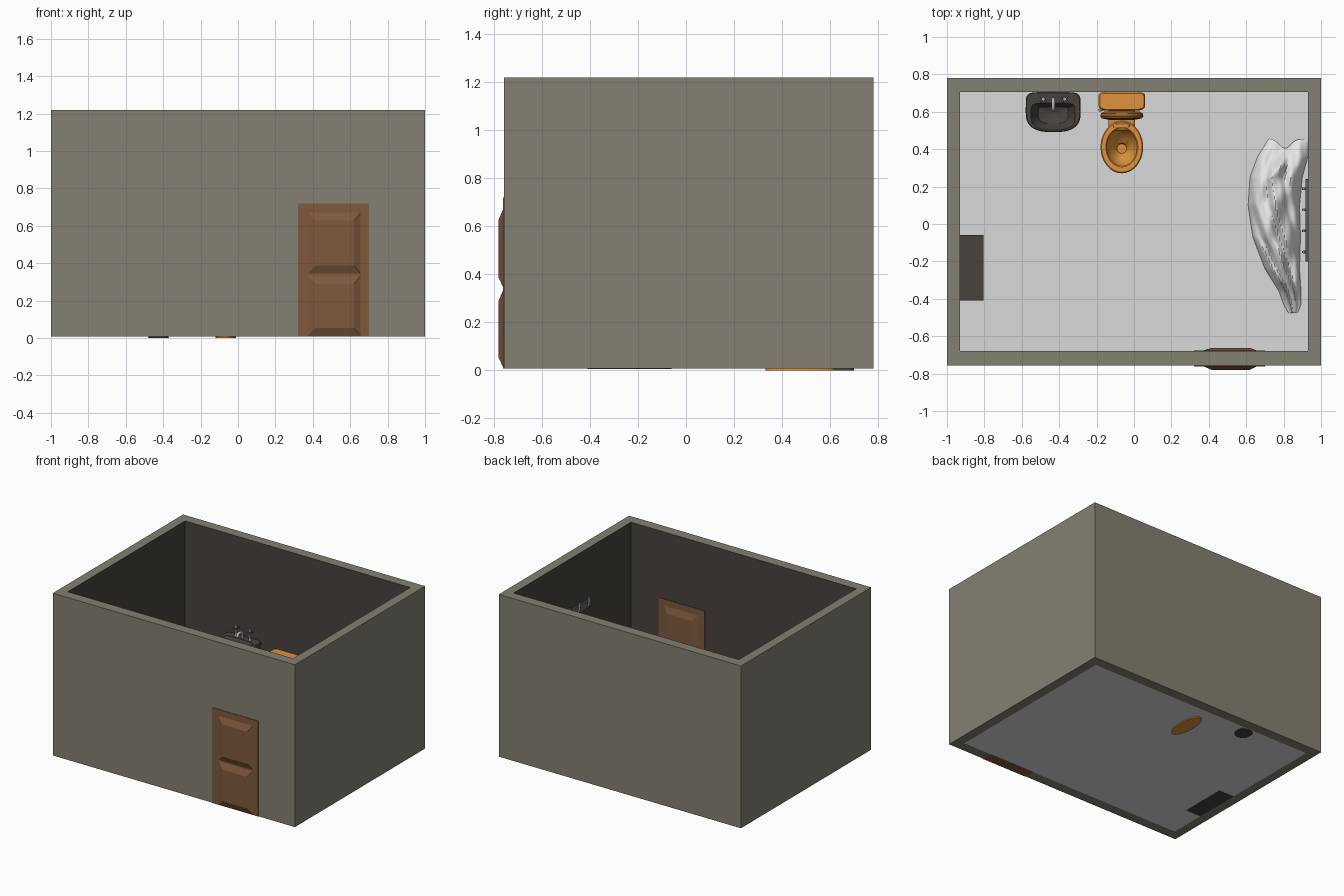
import bpy, bmesh, math
from mathutils import Vector

if "Cube" in bpy.data.objects:
    bpy.data.objects.remove(bpy.data.objects["Cube"])


def mat(name, r, g, b):
    m = bpy.data.materials.new(name)
    m.diffuse_color = (r, g, b, 1)
    m.use_nodes = True
    m.node_tree.nodes["Principled BSDF"].inputs["Base Color"].default_value = m.diffuse_color
    return m


STONE = mat("outer wall grey", .23, .215, .168)
DARK = mat("dark brown", .064, .055, .047)
FLOOR = mat("floor grey", .70, .70, .70)
WOOD = mat("door wood", .21, .10, .048)
ORANGE = mat("orange ceramic", .74, .29, .045)
LID = mat("lid brown", .33, .135, .022)
WHITE = mat("cloth white", .80, .80, .80)
METAL = mat("metal grey", .45, .45, .45)
STEEL = mat("dark metal", .12, .12, .115)


def finish(name, bm, *mats, smooth=True):
    bmesh.ops.recalc_face_normals(bm, faces=bm.faces)
    me = bpy.data.meshes.new(name)
    bm.to_mesh(me)
    bm.free()
    ob = bpy.data.objects.new(name, me)
    bpy.context.collection.objects.link(ob)
    for m in mats:
        me.materials.append(m)
    if smooth:
        bpy.ops.object.select_all(action='DESELECT')
        ob.select_set(True)
        bpy.context.view_layer.objects.active = ob
        bpy.ops.object.shade_smooth_by_angle(angle=math.radians(40))
    return ob


def box(name, lo, hi, m, bevel=0):
    bm = bmesh.new()
    bmesh.ops.create_cube(bm, size=1)
    for v in bm.verts:
        v.co = Vector([lo[i] + (v.co[i] + .5) * (hi[i] - lo[i]) for i in range(3)])
    if bevel:
        bmesh.ops.bevel(bm, geom=bm.edges[:], offset=bevel, segments=3,
                        profile=.5, affect='EDGES')
    return finish(name, bm, m, smooth=bevel > 0)


def loft(name, rings, m, front=1, back=1, n=40):
    """Skin of stacked ovals (cx, cy, rx, ry, z); exponents below 1 square them."""
    bm = bmesh.new()
    loops = []
    for cx, cy, rx, ry, z in rings:
        loop = []
        for i in range(n):
            a = 2 * math.pi * i / n
            c, s = math.cos(a), math.sin(a)
            e = back if s > 0 else front
            loop.append(bm.verts.new((cx + rx * math.copysign(abs(c) ** e, c),
                                      cy + ry * math.copysign(abs(s) ** e, s), z)))
        loops.append(loop)
    for a, b in zip(loops, loops[1:]):
        for i in range(n):
            j = (i + 1) % n
            bm.faces.new((a[i], a[j], b[j], b[i]))
    bm.faces.new(loops[0])
    bm.faces.new(loops[-1])
    return finish(name, bm, m)


def tube(name, pts, r, m):
    cu = bpy.data.curves.new(name, 'CURVE')
    cu.dimensions = '3D'
    cu.bevel_depth, cu.bevel_resolution, cu.use_fill_caps = r, 2, True
    sp = cu.splines.new('POLY')
    sp.points.add(len(pts) - 1)
    for p, q in zip(sp.points, pts):
        p.co = (*q, 1)
    ob = bpy.data.objects.new(name, cu)
    bpy.context.collection.objects.link(ob)
    cu.materials.append(m)
    bpy.ops.object.select_all(action='DESELECT')
    ob.select_set(True)
    bpy.context.view_layer.objects.active = ob
    bpy.ops.object.convert(target='MESH')


# walls: open ring, dark on the inside
X0, X1, YF, YB, IF, IB, ZB, ZT = 1, .93, -.757, .78, -.68, .705, .008, 1.22
bm = bmesh.new()
corner = [(-1, 0), (1, 0), (1, 1), (-1, 1)]
outer = [[bm.verts.new((sx * X0, YB if b else YF, z)) for sx, b in corner] for z in (ZB, ZT)]
inner = [[bm.verts.new((sx * X1, IB if b else IF, z)) for sx, b in corner] for z in (ZB, ZT)]
for i in range(4):
    j = (i + 1) % 4
    bm.faces.new((outer[0][i], outer[0][j], outer[1][j], outer[1][i]))
    bm.faces.new((outer[1][i], outer[1][j], inner[1][j], inner[1][i]))
    bm.faces.new((outer[0][i], outer[0][j], inner[0][j], inner[0][i]))
    f = bm.faces.new((inner[0][i], inner[0][j], inner[1][j], inner[1][i]))
    f.material_index = 1
finish("walls", bm, STONE, DARK, smooth=False)
box("floor", (-X1, IF, .008), (X1, IB, .013), FLOOR)

# door slab with raised panels on both faces
box("door", (.32, -.761, .008), (.70, -.676, .72), WOOD)
for side, y0, y1 in (("outside", -.761, -.78), ("inside", -.676, -.662)):
    for part, z0, z1 in (("upper", .345, .672), ("lower", .012, .335)):
        bm = bmesh.new()
        a, b = [[bm.verts.new(p) for p in ((x0, y, lo), (x1, y, lo), (x1, y, hi), (x0, y, hi))]
                for x0, x1, y, lo, hi in ((.372, .656, y0, z0, z1),
                                          (.415, .62, y1, z0 + .042, z1 - .045))]
        for i in range(4):
            j = (i + 1) % 4
            bm.faces.new((a[i], a[j], b[j], b[i]))
        bm.faces.new(a)
        bm.faces.new(b)
        finish(f"door_{part}_panel_{side}", bm, WOOD, smooth=False)

# low cabinet against the left wall
box("cabinet", (-.93, -.41, .007), (-.805, -.06, .40), DARK)

# sink: basin, pedestal, taps
SX = -.432
loft("sink_basin", [(SX, .62, .06, .07, .33), (SX, .615, .11, .088, .39),
                    (SX, .60, .142, .104, .45), (SX, .598, .147, .107, .475),
                    (SX, .598, .147, .107, .488), (SX, .598, .142, .103, .493),
                    (SX, .574, .118, .072, .493), (SX, .576, .108, .062, .475),
                    (SX, .582, .08, .045, .42), (SX, .584, .03, .018, .405)],
     DARK, front=.75, back=.3)
loft("sink_pedestal", [(SX + .007, .643, .055, .057, 0), (SX + .007, .643, .052, .054, .03),
                       (SX, .643, .042, .046, .07), (SX, .643, .042, .046, .28),
                       (SX, .635, .06, .06, .36)], DARK, front=.8, back=.6)
for side, x in (("left", -.485), ("right", -.37)):
    loft(f"tap_stem_{side}", [(x, .668, .012, .012, .49), (x, .668, .007, .007, .51),
                              (x, .668, .007, .007, .55), (x, .668, .01, .01, .555),
                              (x, .668, .01, .01, .572)], METAL, n=16)
    tube(f"tap_cross_a_{side}", [(x - .017, .652, .555), (x + .017, .684, .555)], .005, STEEL)
    tube(f"tap_cross_b_{side}", [(x - .017, .684, .555), (x + .017, .652, .555)], .005, STEEL)
tube("tap_spout", [(SX, .668, .49), (SX, .668, .525), (SX, .655, .54), (SX, .63, .545),
                   (SX, .613, .538), (SX, .61, .52)], .010, METAL)

# toilet: bowl, seat, deck, tank, lid
TX = -.065
loft("toilet_bowl", [(TX, .475, .055, .145, 0), (TX, .475, .052, .14, .03),
                     (TX, .475, .047, .125, .09), (TX, .44, .08, .135, .16),
                     (TX, .415, .108, .14, .205), (TX, .412, .112, .14, .228),
                     (TX, .41, .085, .105, .232), (TX, .41, .075, .095, .20),
                     (TX, .405, .05, .06, .15), (TX, .403, .03, .03, .13),
                     (TX, .403, .025, .025, .11)], ORANGE)
bm = bmesh.new()
loops = []
for i in range(40):
    a = 2 * math.pi * i / 40
    loops.append([bm.verts.new((TX + rx * math.cos(a), .411 + ry * math.sin(a), z))
                  for rx, ry, z in ((.114, .14, .228), (.114, .14, .238), (.108, .134, .244),
                                    (.086, .106, .244), (.08, .10, .238), (.08, .10, .228))])
for i in range(40):
    p, q = loops[i], loops[(i + 1) % 40]
    for k in range(6):
        m = (k + 1) % 6
        bm.faces.new((p[k], q[k], q[m], p[m]))
finish("toilet_seat", bm, ORANGE)
box("toilet_deck", (TX - .07, .50, .13), (TX + .07, .69, .236), ORANGE, .012)
box("seat_hinge", (TX - .045, .515, .23), (TX + .04, .535, .25), ORANGE, .004)
box("tank", (TX - .115, .618, .22), (TX + .115, .704, .44), ORANGE, .018)
loft("tank_lid", [(TX, .655, .12, .045, .438), (TX, .655, .125, .05, .444),
                  (TX, .655, .125, .05, .46), (TX, .655, .118, .044, .47)],
     ORANGE, front=.4, back=.25)
tube("flush_handle", [(-.17, .625, .40), (-.17, .61, .40), (-.188, .608, .398)], .008, ORANGE)
lid = loft("toilet_lid", [(0, 0, .095, .095, -.024), (0, 0, .112, .112, -.014),
                          (0, 0, .115, .117, 0), (0, 0, .108, .11, .012),
                          (0, 0, .06, .065, .022)], LID)
lid.rotation_euler = (math.radians(90), 0, 0)
lid.location = (TX, .577, .362)

# hook rail on the right wall
box("hook_rail", (.916, -.20, .78), (.931, .24, .84), STEEL, .004)
for k in range(4):
    y = -.15 + k * .113
    tube(f"hook_{k + 1}", [(.922, y, .80), (.908, y, .805), (.904, y, .83),
                           (.908, y, .87)], .007, METAL)

# crumpled cloth along the right wall
EDGE = [(.455, .72, .93), (.36, .66, .93), (.25, .62, .90), (.10, .61, .885), (-.07, .635, .89),
        (-.24, .70, .885), (-.36, .775, .893), (-.43, .80, .893), (-.475, .825, .875)]


def edges(y):
    for (ya, la, ra), (yb, lb, rb) in zip(EDGE, EDGE[1:]):
        if y >= yb:
            t = min(1, max(0, (ya - y) / (ya - yb)))
            return la + t * (lb - la), ra + t * (rb - ra)
    return EDGE[-1][1:]


bm = bmesh.new()
NU, NV = 36, 90
grid = []
for j in range(NV + 1):
    v = j / NV
    y = .455 - .93 * v
    l, r = edges(y)
    row = []
    for i in range(NU + 1):
        u = i / NU
        dome = (math.sin(math.pi * u) ** .6 if 0 < i < NU else 0) * min(1, 6 * v + .1, 5 * (1 - v) + .1)
        fold = (.018 * math.sin(17 * u - 9 * v + 2 * math.sin(5 * v))
                + .012 * math.sin(11 * u + 21 * v) + .006 * math.sin(34 * u - 25 * v))
        z = .016 + dome * (.12 + .03 * math.sin(5 * v) + fold)
        dy = (-.05 * math.exp(-((u - .42) / .2) ** 2)) * max(0, 1 - 4 * v)
        row.append(bm.verts.new((l + (r - l) * u, y + dy, z)))
    grid.append(row)
for j in range(NV):
    for i in range(NU):
        bm.faces.new((grid[j][i], grid[j + 1][i], grid[j + 1][i + 1], grid[j][i + 1]))
finish("crumpled_cloth", bm, WHITE)
